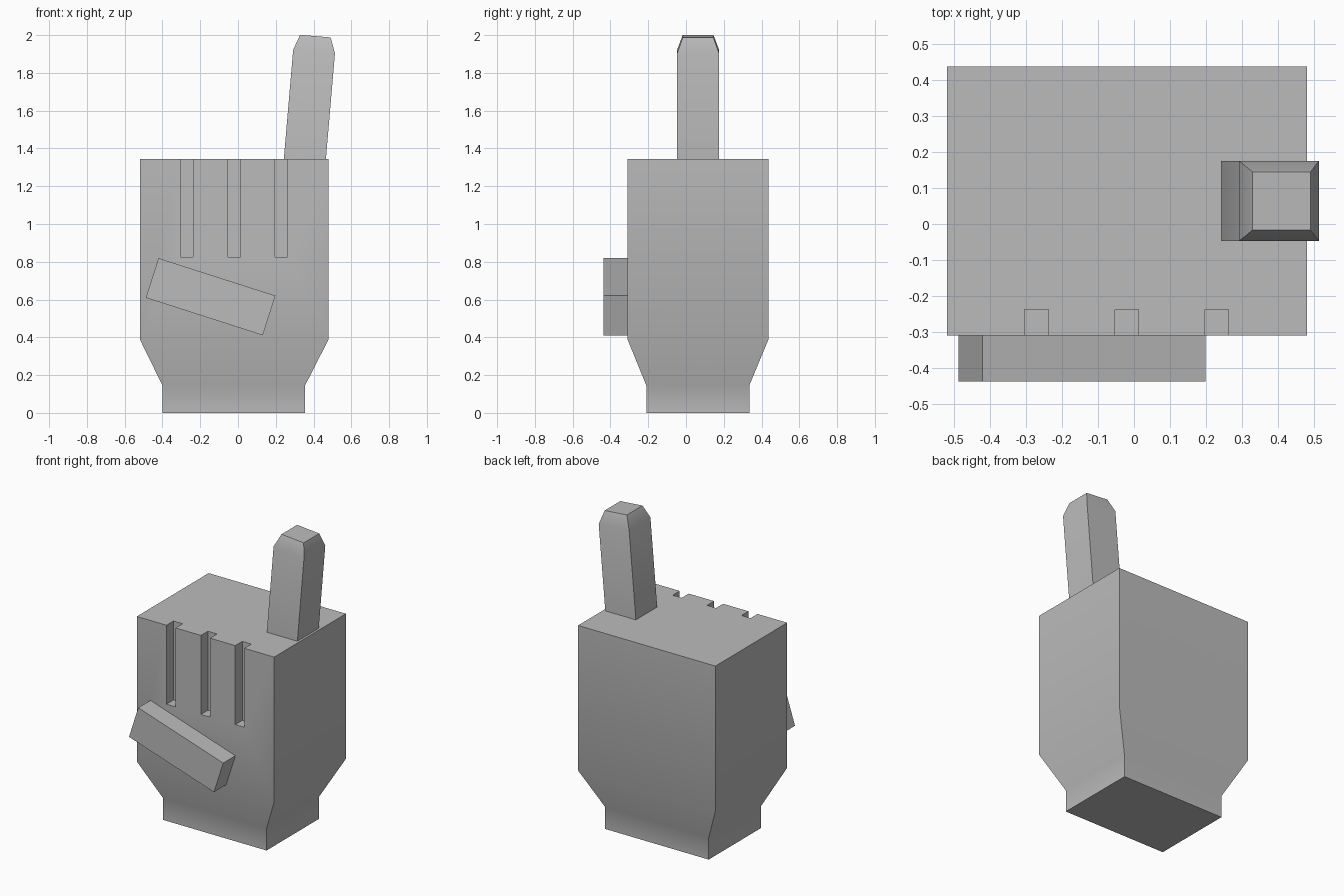
import bpy
import math
from mathutils import Matrix, Vector

default_cube = bpy.data.objects.get("Cube")
if default_cube:
    bpy.data.objects.remove(default_cube, do_unlink=True)

GREY = (0.5, 0.5, 0.5, 1)
grey = bpy.data.materials.new("plain grey")
grey.use_nodes = True
grey.diffuse_color = GREY
grey.node_tree.nodes["Principled BSDF"].inputs["Base Color"].default_value = GREY


def loft(name, sections):
    """Closed solid through rectangles given as (x0, x1, y0, y1, z)."""
    verts, faces = [], []
    for x0, x1, y0, y1, z in sections:
        verts += [(x0, y0, z), (x1, y0, z), (x1, y1, z), (x0, y1, z)]
    for level in range(len(sections) - 1):
        low, high = 4 * level, 4 * level + 4
        for i in range(4):
            j = (i + 1) % 4
            faces.append((low + i, low + j, high + j, high + i))
    last = len(verts) - 4
    faces += [(3, 2, 1, 0), tuple(range(last, last + 4))]
    mesh = bpy.data.meshes.new(name)
    mesh.from_pydata(verts, [], faces)
    mesh.materials.append(grey)
    obj = bpy.data.objects.new(name, mesh)
    bpy.context.collection.objects.link(obj)
    return obj


def activate(obj):
    bpy.ops.object.select_all(action="DESELECT")
    obj.select_set(True)
    bpy.context.view_layer.objects.active = obj


# Palm with a tapered wrist
WRIST = (-0.40, 0.355, -0.21, 0.335)
PALM = (-0.52, 0.48, -0.31, 0.437)
palm = loft("palm", [(*WRIST, 0), (*WRIST, 0.145), (*PALM, 0.39), (*PALM, 1.345)])

# Grooves between the folded fingers
for x in (-0.271, -0.02, 0.23):
    cutter = loft("groove_cutter", [(x - 0.033, x + 0.033, -0.4, -0.237, z) for z in (0.825, 1.5)])
    cutter.hide_render = True
    groove = palm.modifiers.new("groove", "BOOLEAN")
    groove.operation = "DIFFERENCE"
    groove.solver = "EXACT"
    groove.object = cutter
    activate(palm)
    bpy.ops.object.modifier_apply(modifier=groove.name)
    bpy.data.objects.remove(cutter, do_unlink=True)

# Raised finger, leaning outward, with a chamfered tip
R, TIP = 0.111, 0.081
finger = loft("raised_finger", [(-R, R, -R, R, -0.14), (-R, R, -R, R, 0.57),
                                (-TIP, TIP, -TIP, TIP, 0.652)])
finger.data.transform(Matrix.Translation(Vector((0.354, 0.064, 1.345)))
                      @ Matrix.Rotation(math.radians(4.9), 4, "Y"))

# Thumb lying across the palm
thumb = loft("thumb", [(-0.325, 0.325, -0.437, -0.305, z) for z in (-0.11, 0.11)])
thumb.data.transform(Matrix.Translation(Vector((-0.145, 0, 0.615)))
                     @ Matrix.Rotation(math.radians(17.8), 4, "Y"))

# Soft shading over gentle bends, crisp corners elsewhere
for part in (palm, finger, thumb):
    activate(part)
    bpy.ops.object.shade_smooth_by_angle(angle=math.radians(30))
